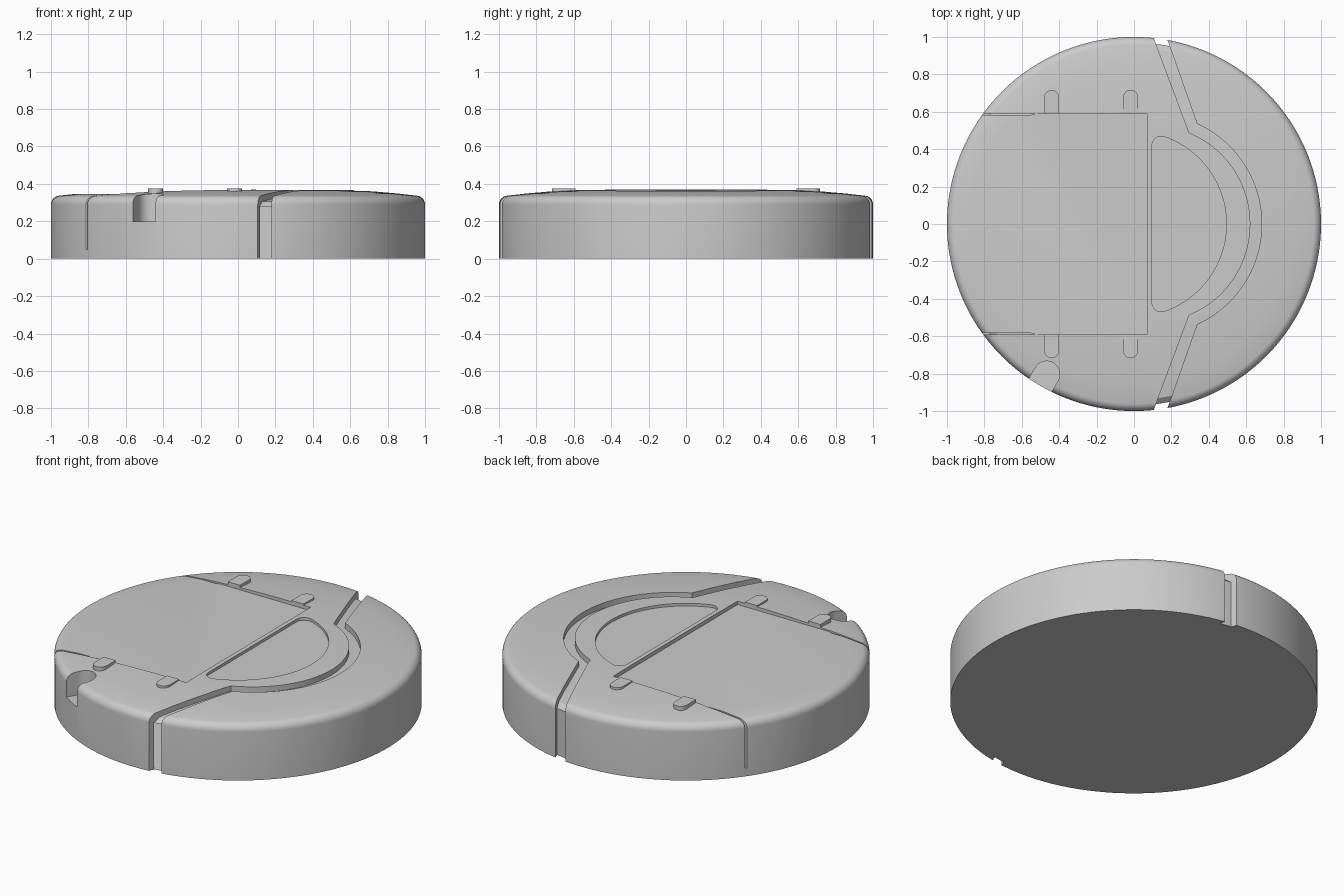
import bpy, bmesh, math
from mathutils import Vector

if "Cube" in bpy.data.objects:
    bpy.data.objects.remove(bpy.data.objects["Cube"])


def finish(name, bm):
    bmesh.ops.recalc_face_normals(bm, faces=bm.faces)
    me = bpy.data.meshes.new(name)
    bm.to_mesh(me)
    bm.free()
    ob = bpy.data.objects.new(name, me)
    bpy.context.collection.objects.link(ob)
    return ob


def lathe(name, profile, steps=128):
    bm = bmesh.new()
    vs = [bm.verts.new((r, 0, z)) for r, z in profile]
    es = [bm.edges.new(p) for p in zip(vs, vs[1:])]
    bmesh.ops.spin(bm, geom=vs + es, axis=(0, 0, 1), cent=(0, 0, 0),
                   angle=math.tau, steps=steps)
    bmesh.ops.remove_doubles(bm, verts=bm.verts, dist=1e-5)
    return finish(name, bm)


def prism(name, outline, z0, z1):
    bm = bmesh.new()
    face = bm.faces.new([bm.verts.new((x, y, z0)) for x, y in outline])
    ext = bmesh.ops.extrude_face_region(bm, geom=[face])
    bmesh.ops.translate(bm, vec=(0, 0, z1 - z0),
                        verts=[v for v in ext["geom"] if isinstance(v, bmesh.types.BMVert)])
    return finish(name, bm)


def arc(cx, cy, r, a0, a1, n):
    return [(cx + r * math.cos(math.radians(a0 + (a1 - a0) * i / n)),
             cy + r * math.sin(math.radians(a0 + (a1 - a0) * i / n))) for i in range(n + 1)]


def cut(ob, cutter, keep=False):
    mod = ob.modifiers.new("cut", "BOOLEAN")
    mod.operation, mod.solver, mod.object = "DIFFERENCE", "EXACT", cutter
    bpy.context.view_layer.objects.active = ob
    bpy.ops.object.modifier_apply(modifier=mod.name)
    if not keep:
        bpy.data.objects.remove(cutter)


def smooth(ob):
    bpy.ops.object.select_all(action="DESELECT")
    ob.select_set(True)
    bpy.context.view_layer.objects.active = ob
    bpy.ops.object.shade_smooth_by_angle(angle=math.radians(25))


# Domed disc body with a rounded upper rim
rim = arc(0.953, 0.29, 0.047, 0, 80, 7)
body = lathe("body", [(0, 0), (1, 0)] + rim +
             [(0.85, 0.349), (0.72, 0.360), (0.6, 0.367), (0.4, 0.369), (0, 0.369)])

# Inset core: limits how deep the grooves go
core = lathe("groove_core", [(0, -0.1), (0.97, -0.1), (0.97, 0.28), (0.94, 0.305),
                             (0.85, 0.317), (0.6, 0.335), (0, 0.337)])

# Bumper groove: straight ends joined by an arc around the handle
groove = prism("groove_cutter",
               [(0.138, 1.1)] + arc(0.095, 0, 0.588, 65.7, -65.7, 40) +
               [(0.138, -1.1), (0.066, -1.1)] + arc(0.095, 0, 0.527, -67.7, 67.7, 40) +
               [(0.066, 1.1)], -0.05, 0.5)
cut(groove, core, keep=True)
cut(body, groove)

# Recessed lid on the left half
cut(body, prism("lid_cutter", [(-1.1, -0.59), (0.07, -0.59), (0.07, 0.59), (-1.1, 0.59)],
                0.3465, 0.5))

# Thin seams where the lid runs down the side wall
for s in (-1, 1):
    seam = prism("seam_cutter", [(-1.1, s * 0.582), (-0.56, s * 0.582), (-0.52, s * 0.592),
                                 (-1.1, s * 0.592)], 0.05, 0.5)
    cut(seam, core, keep=True)
    cut(body, seam)
bpy.data.objects.remove(core)

# D-shaped handle recess with rounded corners
c = 0.05
cy = math.sqrt((0.494 - c) ** 2 - (0.096 + c) ** 2)
a = math.degrees(math.atan2(cy, 0.096 + c))
cut(body, prism("handle_cutter",
                arc(0.096 + c, -cy, c, -180, -a, 8) + arc(0, 0, 0.494, -a, a, 40)[1:-1] +
                arc(0.096 + c, cy, c, a, 180, 8), 0.352, 0.5))

# Round-ended notch in the front left of the rim
d = Vector((-0.5, -0.866))
ang = math.degrees(math.atan2(d.y, d.x))
u = arc(-0.467, -0.803, 0.07, ang + 90, ang + 270, 20)
cut(body, prism("notch_cutter", u + [(u[-1][0] + d.x * 0.3, u[-1][1] + d.y * 0.3),
                                     (u[0][0] + d.x * 0.3, u[0][1] + d.y * 0.3)], 0.2, 0.5))
smooth(body)

# Four raised lid tabs
for s, side in ((-1, "front"), (1, "back")):
    for x, end in ((-0.44, "outer"), (-0.018, "inner")):
        pts = [(x + 0.04, 0.59)] + arc(x, 0.677, 0.04, 0, 180, 14) + [(x - 0.04, 0.59)]
        smooth(prism(f"lid_tab_{side}_{end}", [(px, s * py) for px, py in pts], 0.34, 0.374))
